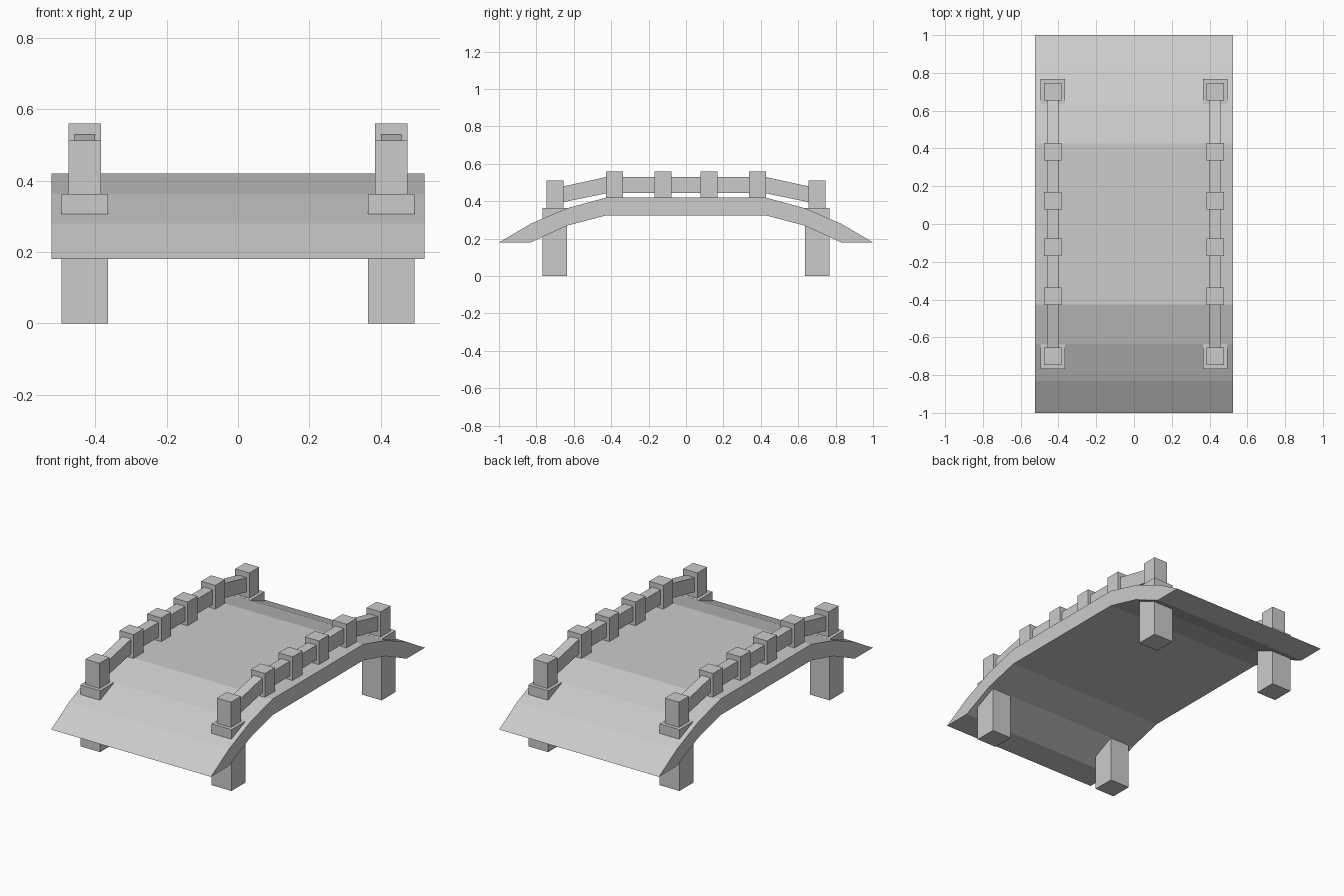
import bpy

if "Cube" in bpy.data.objects:
    bpy.data.objects.remove(bpy.data.objects["Cube"])


def extrude_profile(name, profile, x0, x1):
    """Solid made by sweeping a closed (y, z) outline along x."""
    n = len(profile)
    verts = [(x, y, z) for x in (x0, x1) for y, z in profile]
    faces = [tuple(range(n))[::-1], tuple(range(n, 2 * n))]
    faces += [(i, (i + 1) % n, (i + 1) % n + n, i + n) for i in range(n)]
    mesh = bpy.data.meshes.new(name)
    mesh.from_pydata(verts, [], faces)
    # Make every face point outwards
    import bmesh
    bm = bmesh.new()
    bm.from_mesh(mesh)
    bmesh.ops.recalc_face_normals(bm, faces=bm.faces)
    bm.to_mesh(mesh)
    bm.free()
    obj = bpy.data.objects.new(name, mesh)
    bpy.context.collection.objects.link(obj)
    return obj


def block(name, x, y, width, depth, z0, z1):
    """Upright box centred on x, y."""
    bpy.ops.mesh.primitive_cube_add(size=1, location=(x, y, (z0 + z1) / 2))
    obj = bpy.context.object
    obj.name = name
    obj.scale = (width, depth, z1 - z0)
    return obj


def mirrored(half):
    """Complete a half outline running from -y towards the middle."""
    return half + [(-y, z) for y, z in reversed(half)]


# Arched deck, tapering to thin edges at both ends
top = mirrored([(-1, 0.18), (-0.83, 0.28), (-0.635, 0.363), (-0.425, 0.42)])
bottom = mirrored([(-0.83, 0.18), (-0.635, 0.27), (-0.425, 0.325)])
extrude_profile("deck", top + bottom[::-1], -0.523, 0.523)

# Handrails, piers and posts on both sides
rail_top = mirrored([(-0.70, 0.47), (-0.425, 0.53)])
rail_bottom = mirrored([(-0.70, 0.386), (-0.425, 0.443)])
for side, x in (("left", -0.43), ("right", 0.43)):
    extrude_profile(f"{side}_handrail", rail_top + rail_bottom[::-1],
                    x - 0.029, x + 0.029)
    for end, s in (("front", -1), ("back", 1)):
        block(f"{side}_{end}_pier", x, s * 0.702, 0.13, 0.132, 0, 0.363)
        block(f"{side}_{end}_end_post", x, s * 0.70, 0.092, 0.092, 0.355, 0.512)
        for label, y in (("outer", 0.382), ("inner", 0.123)):
            block(f"{side}_{end}_{label}_post", x, s * y, 0.092, 0.092, 0.415, 0.56)
